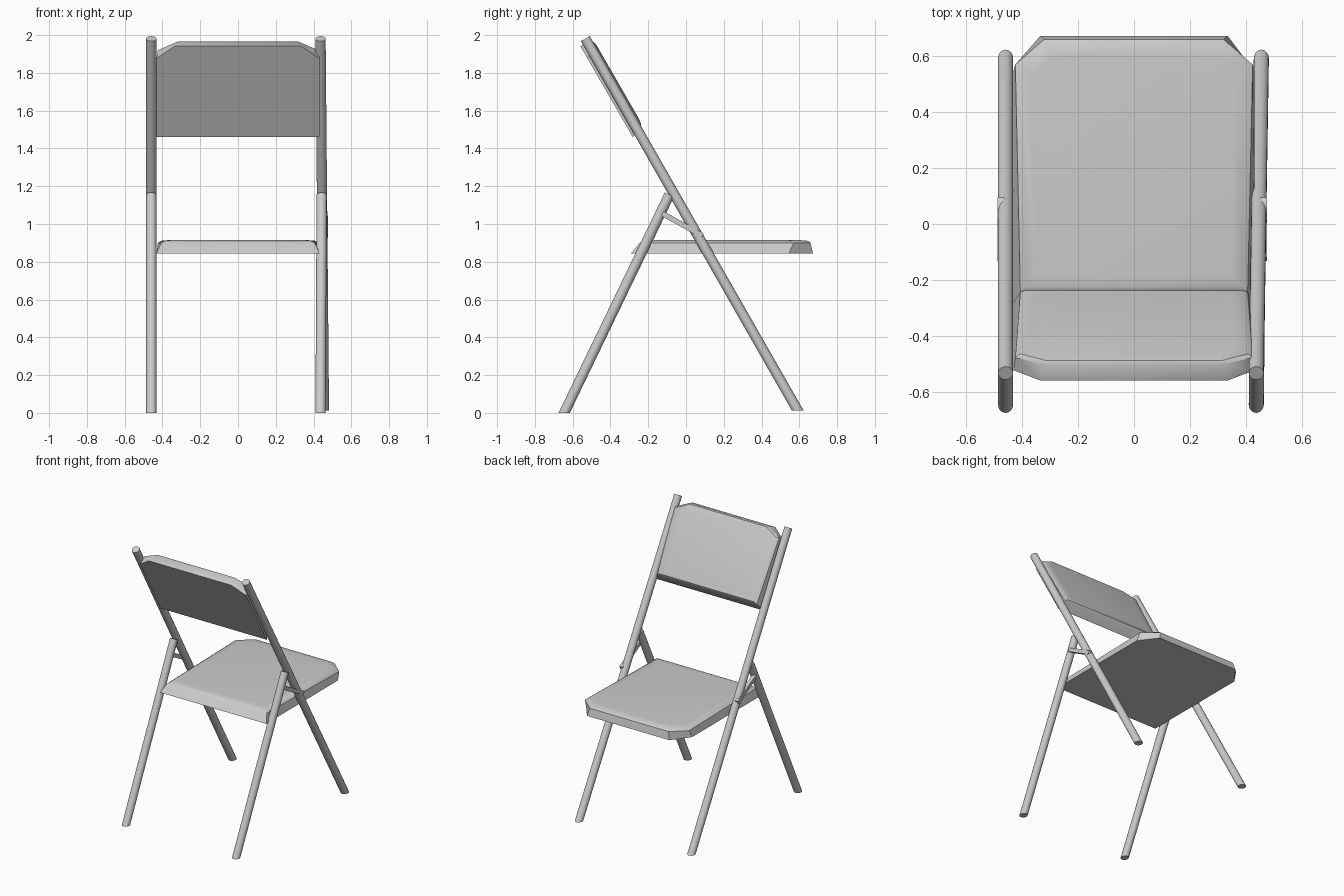
import bpy, bmesh, math
from mathutils import Vector

if "Cube" in bpy.data.objects:
    bpy.data.objects.remove(bpy.data.objects["Cube"])

grey = bpy.data.materials.new("plain grey")
grey.diffuse_color = (0.6, 0.6, 0.6, 1)
grey.use_nodes = True
grey.node_tree.nodes["Principled BSDF"].inputs["Base Color"].default_value = grey.diffuse_color


def finish(bm, name, angle):
    bmesh.ops.recalc_face_normals(bm, faces=bm.faces)
    me = bpy.data.meshes.new(name)
    bm.to_mesh(me)
    bm.free()
    me.materials.append(grey)
    ob = bpy.data.objects.new(name, me)
    bpy.context.collection.objects.link(ob)
    bpy.ops.object.select_all(action='DESELECT')
    ob.select_set(True)
    bpy.context.view_layer.objects.active = ob
    if angle:
        bpy.ops.object.shade_smooth_by_angle(angle=math.radians(angle))
    return ob


def tube(name, foot, top, r=0.027, sides=20):
    """Round leg with a level cut at the foot and a square cut on top."""
    foot, top = Vector(foot), Vector(top)
    axis = (top - foot).normalized()
    u = Vector((1, 0, 0))
    u = (u - axis * u.dot(axis)).normalized()
    w = axis.cross(u)
    bm = bmesh.new()
    low, high = [], []
    for i in range(sides):
        a = 2 * math.pi * i / sides
        off = (u * math.cos(a) + w * math.sin(a)) * r
        low.append(bm.verts.new(foot + off - axis * (off.z / axis.z)))
        high.append(bm.verts.new(top + off))
    for i in range(sides):
        j = (i + 1) % sides
        bm.faces.new((low[i], low[j], high[j], high[i]))
    bm.faces.new(low)
    bm.faces.new(high)
    return finish(bm, name, 40)


# Cushion layers: height, rear y, front y, rear x, corner x, corner y, chamfer x
LAYERS = [
    (0.000, -0.290, 0.672, 0.432, 0.431, 0.545, 0.335),
    (0.055, -0.245, 0.660, 0.406, 0.424, 0.570, 0.320),
    (0.066, -0.225, 0.645, 0.388, 0.408, 0.560, 0.312),
    (0.070, -0.180, 0.600, 0.348, 0.365, 0.530, 0.290),
]


def cushion(name, place):
    """Six-sided padded panel with chamfered far corners and a soft crown."""
    bm = bmesh.new()
    rings = []
    for h, yr, yf, xr, xc, yc, xf in LAYERS:
        half = [(xr, yr), (xc, yc), (xf, yf)]
        pts = half + [(-x, y) for x, y in reversed(half)]
        rings.append([bm.verts.new(place(x, y, h)) for x, y in pts])
    for a, b in zip(rings, rings[1:]):
        for i in range(6):
            j = (i + 1) % 6
            bm.faces.new((a[i], a[j], b[j], b[i]))
    bm.faces.new(rings[0])
    bm.faces.new(rings[-1])
    return finish(bm, name, 35)


# Seat lies flat
cushion("seat", lambda x, y, h: Vector((x, y, 0.845 + h)))

# Backrest is the same panel, shortened and leaned along the long legs
along = Vector((0, -0.499, 0.867))
out = Vector((0, 0.867, 0.499))
corner = Vector((0, -0.282, 1.46))
cushion("backrest", lambda x, y, h: corner + Vector((x, 0, 0))
        + along * (y + 0.29) * 0.577 + out * h * 1.1)

# Long legs carry the backrest, short legs prop them from behind
tube("long_leg_left", (-0.459, 0.592, 0.012), (-0.459, -0.533, 1.981))
tube("long_leg_right", (0.455, 0.592, 0.012), (0.437, -0.533, 1.981))
tube("short_leg_left", (-0.459, -0.645, 0.0), (-0.459, -0.088, 1.155))
tube("short_leg_right", (0.437, -0.645, 0.0), (0.443, -0.088, 1.155))

# Flat link straps joining the legs on each side
a, b = Vector((0, -0.125, 1.055)), Vector((0, 0.088, 0.938))
d = (b - a).normalized()
n = Vector((0, -d.z, d.y)) * 0.014
for side, x0, x1 in (("left", -0.488, -0.462), ("right", 0.450, 0.476)):
    bm = bmesh.new()
    ends = [[bm.verts.new(p + Vector((x, 0, 0))) for p in (a - n, b - n, b + n, a + n)]
            for x in (x0, x1)]
    for i in range(4):
        j = (i + 1) % 4
        bm.faces.new((ends[0][i], ends[0][j], ends[1][j], ends[1][i]))
    for ring in ends:
        bm.faces.new(ring)
    finish(bm, "link_strap_" + side, 0)
